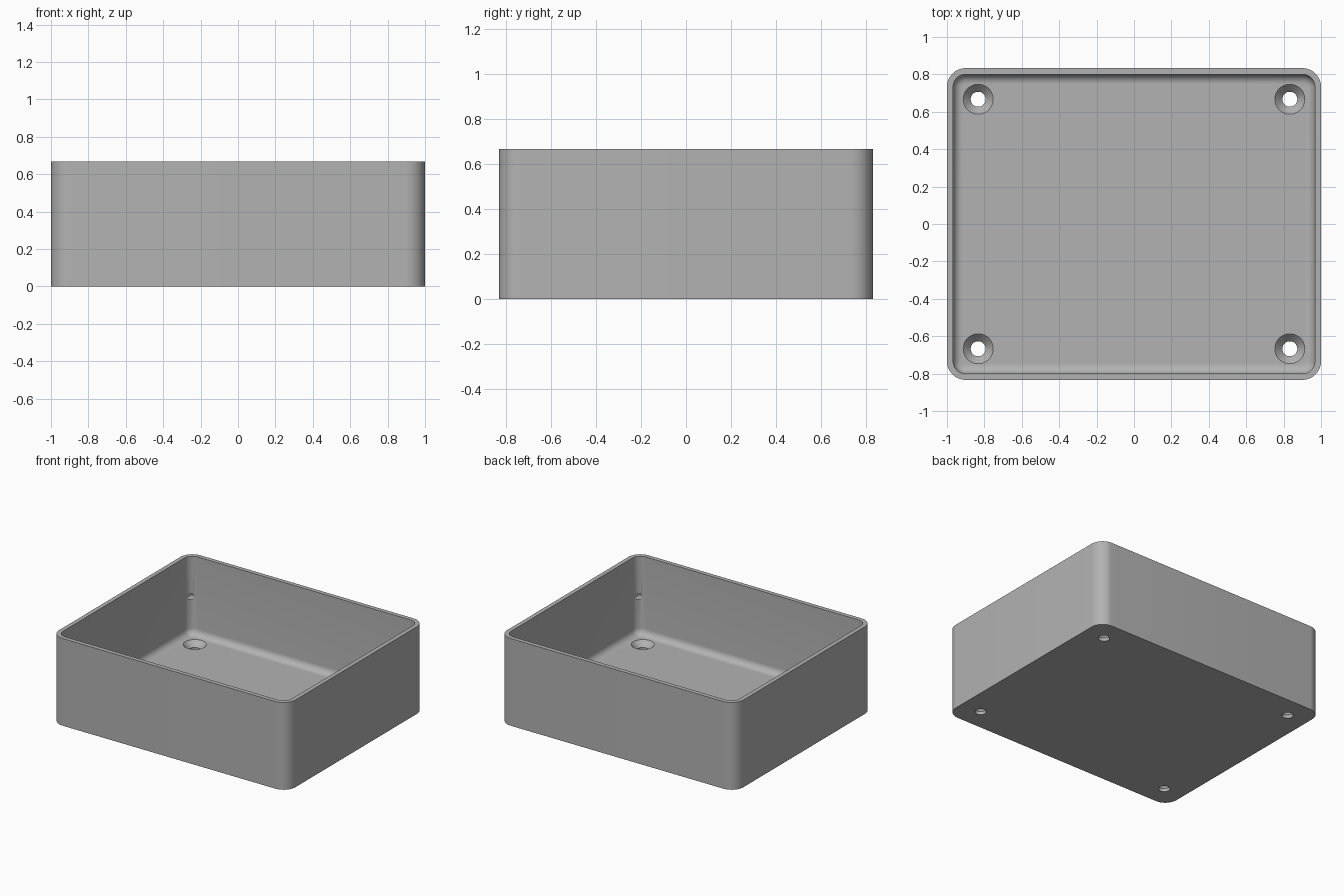
import bpy, bmesh
from math import radians
from mathutils import Matrix, Vector

LENGTH, DEPTH, HEIGHT = 2.0, 1.667, 0.667
WALL, FLOOR = 0.033, 0.067
CORNER, FILLET = 0.10, 0.05
HOLE_X, HOLE_Y = 0.833, 0.667

old = bpy.data.objects.get("Cube")
if old:
    bpy.data.objects.remove(old)

grey = bpy.data.materials.new("plain grey")
grey.use_nodes = True
grey.diffuse_color = (0.45, 0.45, 0.45, 1)
grey.node_tree.nodes["Principled BSDF"].inputs["Base Color"].default_value = grey.diffuse_color


def make_object(name, bm):
    bmesh.ops.recalc_face_normals(bm, faces=bm.faces)
    mesh = bpy.data.meshes.new(name)
    bm.to_mesh(mesh)
    bm.free()
    mesh.materials.append(grey)
    obj = bpy.data.objects.new(name, mesh)
    bpy.context.collection.objects.link(obj)
    return obj


def rounded_block(name, sx, sy, z0, z1, radius, fillet=0):
    """Block with rounded upright corners and an optional bottom fillet."""
    bm = bmesh.new()
    bmesh.ops.create_cube(bm, size=1, matrix=Matrix.Translation((0, 0, (z0 + z1) / 2))
                          @ Matrix.Diagonal((sx, sy, z1 - z0, 1)))
    upright = [e for e in bm.edges if abs(e.verts[0].co.z - e.verts[1].co.z) > 0.1]
    bmesh.ops.bevel(bm, geom=upright, offset=radius, segments=12, profile=0.5, affect='EDGES')
    if fillet:
        base = [e for e in bm.edges if all(abs(v.co.z - z0) < 1e-4 for v in e.verts)]
        bmesh.ops.bevel(bm, geom=base, offset=fillet, segments=8, profile=0.5, affect='EDGES')
    return make_object(name, bm)


def add_cone(bm, r0, r1, z0, z1, x, y):
    bmesh.ops.create_cone(bm, cap_ends=True, segments=48, radius1=r0, radius2=r1,
                          depth=z1 - z0, matrix=Matrix.Translation((x, y, (z0 + z1) / 2)))


def cut(target, cutter):
    mod = target.modifiers.new("cut", 'BOOLEAN')
    mod.operation, mod.solver, mod.object = 'DIFFERENCE', 'EXACT', cutter
    bpy.context.view_layer.objects.active = target
    bpy.ops.object.modifier_apply(modifier=mod.name)
    bpy.data.objects.remove(cutter)


# Open tray with a filleted cavity
tray = rounded_block("tray", LENGTH, DEPTH, 0, HEIGHT, CORNER)
cut(tray, rounded_block("cavity", LENGTH - 2 * WALL, DEPTH - 2 * WALL,
                        FLOOR, HEIGHT + 0.3, CORNER - WALL, FILLET))

# Countersunk screw holes and shallow corner dimples
corners = [(sx, sy) for sx in (-1, 1) for sy in (-1, 1)]
holes, sinks, dimples = bmesh.new(), bmesh.new(), bmesh.new()
for sx, sy in corners:
    x, y = sx * HOLE_X, sy * HOLE_Y
    add_cone(holes, 0.04, 0.04, -0.1, 0.2, x, y)
    add_cone(sinks, 0.04, 0.082, 0.025, FLOOR + 0.002, x, y)
    spot = Vector((sx * 0.93, sy * 0.763, 0.36))
    bmesh.ops.create_uvsphere(dimples, u_segments=24, v_segments=12, radius=0.034,
                              matrix=Matrix.Translation(spot))
for name, bm in (("screw_holes", holes), ("countersinks", sinks), ("dimples", dimples)):
    cut(tray, make_object(name, bm))

# Smooth rounds, crisp rims
bpy.ops.object.select_all(action='DESELECT')
tray.select_set(True)
bpy.context.view_layer.objects.active = tray
bpy.ops.object.shade_smooth_by_angle(angle=radians(30))
